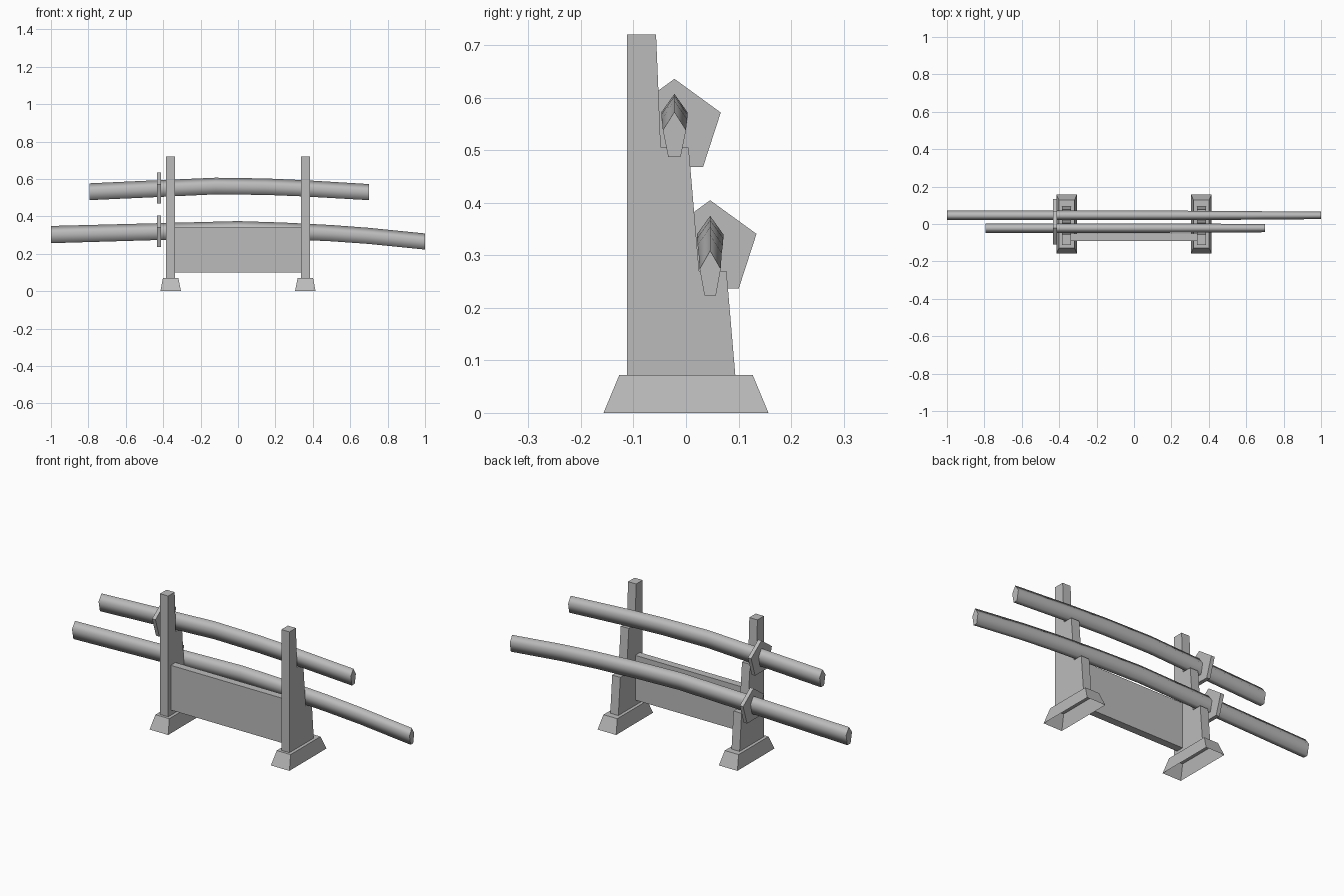
import bpy, bmesh, math

cube = bpy.data.objects.get("Cube")
if cube:
    bpy.data.objects.remove(cube, do_unlink=True)

grey = bpy.data.materials.new("plain_grey")
grey.use_nodes = True
grey.diffuse_color = (0.5, 0.5, 0.5, 1)
grey.node_tree.nodes["Principled BSDF"].inputs["Base Color"].default_value = (0.5, 0.5, 0.5, 1)


def loft(name, rings, caps=(True, True), smooth=False):
    """Skin a row of matching closed rings, with optional end caps."""
    bm = bmesh.new()
    rows = [[bm.verts.new(p) for p in ring] for ring in rings]
    n = len(rows[0])
    for a, b in zip(rows, rows[1:]):
        for i in range(n):
            j = (i + 1) % n
            bm.faces.new((a[i], a[j], b[j], b[i])).smooth = smooth
    for row, wanted in zip((rows[0], rows[-1]), caps):
        if wanted:
            cap = bm.faces.new(row)
            for edge in cap.edges:
                edge.smooth = False
    bmesh.ops.recalc_face_normals(bm, faces=bm.faces)
    mesh = bpy.data.meshes.new(name)
    bm.to_mesh(mesh)
    bm.free()
    mesh.materials.append(grey)
    obj = bpy.data.objects.new(name, mesh)
    bpy.context.collection.objects.link(obj)
    return obj


def extrude_x(name, profile, x0, x1):
    return loft(name, [[(x, y, z) for y, z in profile] for x in (x0, x1)])


def rectangle(cx, hx, y0, y1, z):
    return [(cx - hx, y0, z), (cx + hx, y0, z), (cx + hx, y1, z), (cx - hx, y1, z)]


# Notched posts on flared, hollow feet
post_profile = [(-0.112, 0.07), (-0.112, 0.72), (-0.057, 0.72), (-0.048, 0.505),
                (0.005, 0.505), (0.025, 0.27), (0.077, 0.27), (0.094, 0.07)]
for side, sign in (("right", -1), ("left", 1)):
    cx = 0.36 * sign
    extrude_x(side + "_post", post_profile, cx - 0.024, cx + 0.024)
    loft(side + "_foot", [rectangle(cx, 0.055, -0.157, 0.157, 0),
                          rectangle(cx, 0.041, -0.127, 0.127, 0.072)], caps=(False, True))

# Panel joining the posts
extrude_x("cross_panel", [(-0.09, 0.1), (-0.05, 0.1), (-0.05, 0.34), (-0.09, 0.34)], -0.337, 0.337)


def sword(name, y, stations):
    """Stations hold x, ridge height, section height and half width."""
    rings = []
    for x, top, height, half in stations:
        rings.append([(x, y, top), (x, y + half, top - 0.035),
                      (x, y + half * 0.54, top - height),
                      (x, y - half * 0.54, top - height), (x, y - half, top - 0.035)])
    loft(name, rings, smooth=True)


def guard(name, y, z):
    turns = [i * math.tau / 5 for i in range(5)]
    extrude_x(name, [(y + 0.0927 * math.sin(t), z + 0.0927 * math.cos(t)) for t in turns],
              -0.433, -0.413)


# Curved swords with five-sided sections and guards
sword("upper_sword", -0.022, [
    (-0.795, 0.577, 0.09, 0.025), (-0.42, 0.594, 0.09, 0.025), (-0.12, 0.607, 0.089, 0.025),
    (0.15, 0.603, 0.088, 0.025), (0.35, 0.594, 0.087, 0.024), (0.7, 0.573, 0.086, 0.022)])
guard("upper_guard", -0.022, 0.543)
sword("lower_sword", 0.046, [
    (-1, 0.349, 0.092, 0.025), (-0.42, 0.364, 0.09, 0.025), (0, 0.375, 0.089, 0.025),
    (0.25, 0.367, 0.088, 0.025), (0.5, 0.354, 0.087, 0.024), (0.7, 0.339, 0.086, 0.022),
    (1, 0.309, 0.086, 0.02)])
guard("lower_guard", 0.046, 0.312)
